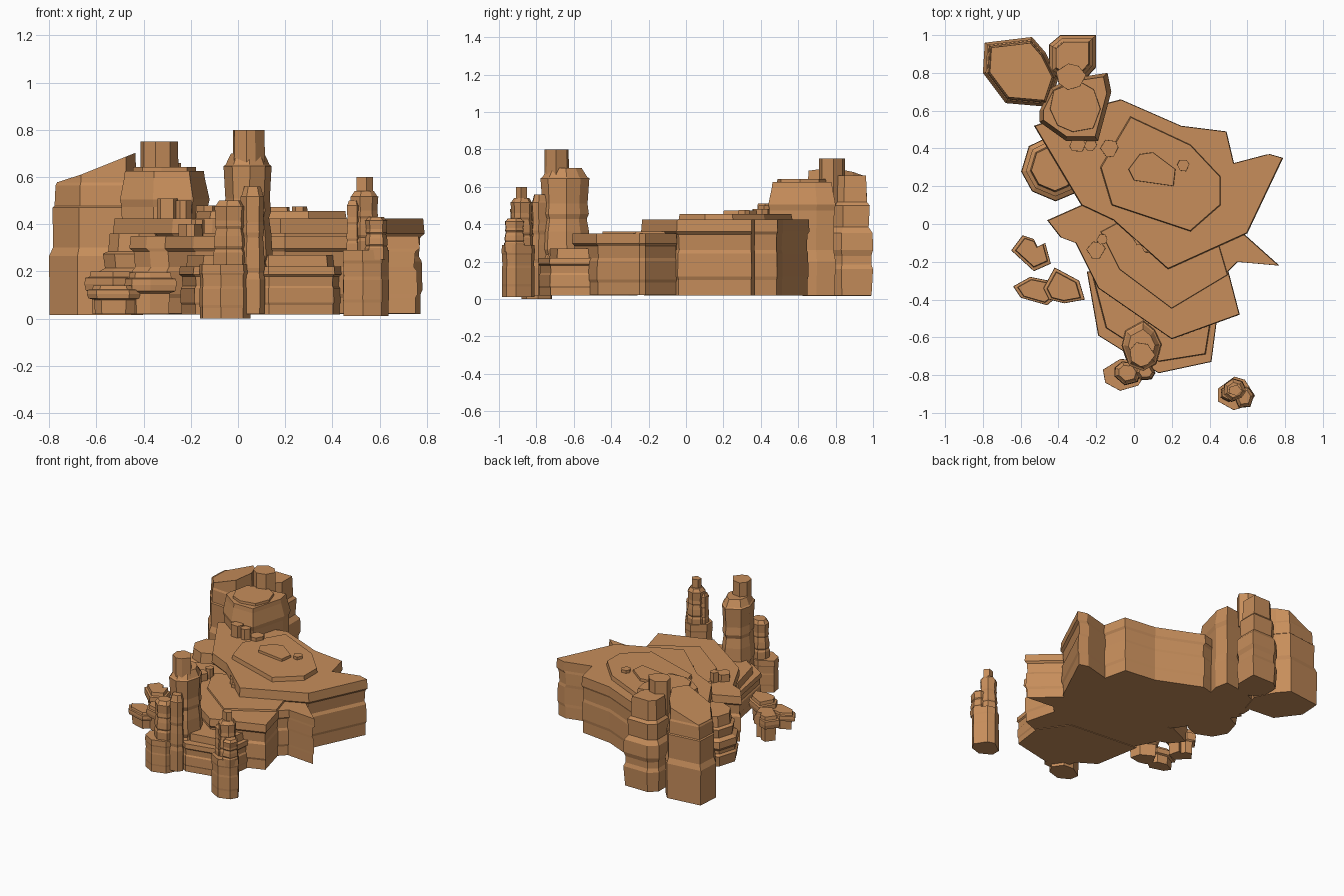
import bpy
import bmesh
import math
import random

cube = bpy.data.objects.get("Cube")
if cube:
    bpy.data.objects.remove(cube, do_unlink=True)

random.seed(4)

# One sandstone colour for every rock
sandstone = bpy.data.materials.new("sandstone")
sandstone.use_nodes = True
SAND = (.57, .27, .105, 1)
sandstone.diffuse_color = SAND
sandstone.node_tree.nodes["Principled BSDF"].inputs["Base Color"].default_value = SAND

# Layer profiles: (fraction of height, scale of the outline)
SLAB = [(0, 1), (1, .98)]
PLATEAU = [(0, .97), (.2, .97), (.25, .985), (.55, .98), (.6, .96), (.8, .97), (.84, 1), (1, .99)]
BUTTE = [(0, .99), (.4, 1), (.46, .92), (.73, .93), (.74, .89), (.88, .87), (.9, .84), (1, .82)]
LEDGES = [(0, .93), (.22, 1), (.26, .92), (.33, .92), (.38, 1), (.52, .98), (.57, .8),
          (.75, .85), (.78, .72), (1, .68)]
SHAFT = [(0, .98), (.27, 1), (.32, .9), (.36, .98), (.5, .93), (.6, .84), (.64, .92),
         (.72, .87), (.92, .94), (.93, .86), (1, .65)]
MUSHROOM = [(0, .72), (.5, .75), (.55, .95), (.7, 1), (.85, .98), (.87, .82), (1, .78)]


def stack(name, outline, bottom, top, profile=SLAB, tilt=0):
    """Loft an outline through a layer profile; tilt slopes the top along x."""
    cx = sum(x for x, y in outline) / len(outline)
    cy = sum(y for x, y in outline) / len(outline)
    bm = bmesh.new()
    rings = []
    for fraction, scale in profile:
        ring = []
        for x, y in outline:
            dx, dy = (x - cx) * scale, (y - cy) * scale
            z = bottom + (top - bottom) * fraction
            if fraction == 1:
                z += tilt * dx
            ring.append(bm.verts.new((cx + dx, cy + dy, z)))
        rings.append(ring)
    count = len(outline)
    for low, high in zip(rings, rings[1:]):
        for i in range(count):
            j = (i + 1) % count
            bm.faces.new((low[i], low[j], high[j], high[i]))
    bm.faces.new(rings[0])
    bm.faces.new(rings[-1])
    bmesh.ops.recalc_face_normals(bm, faces=bm.faces)
    mesh = bpy.data.meshes.new(name)
    bm.to_mesh(mesh)
    bm.free()
    mesh.materials.append(sandstone)
    obj = bpy.data.objects.new(name, mesh)
    bpy.context.collection.objects.link(obj)
    return obj


def rock(name, centre, radius, bottom, top, profile=SLAB, sides=7):
    """Stack on a slightly irregular oval outline."""
    outline = []
    for i in range(sides):
        angle = math.tau * (i + random.uniform(-.2, .2)) / sides
        reach = random.uniform(.95, 1.07)
        outline.append((centre[0] + radius[0] * reach * math.cos(angle),
                        centre[1] + radius[1] * reach * math.sin(angle)))
    return stack(name, outline, bottom, top, profile)


# Main plateau with its stepped tops
stack("upper_plateau", [
    (-.53, .52), (-.28, .1), (-.11, .02), (.18, -.24), (.6, -.05), (.79, .35),
    (.72, .37), (.53, .32), (.49, .49), (.25, .52), (-.07, .66), (-.3, .6)],
    .02, .425, PLATEAU)
stack("upper_slab", [
    (-.02, .57), (-.18, .3), (-.12, .1), (.3, -.04), (.46, .1), (.46, .25), (.3, .42)],
    .42, .455)
stack("summit_slab", [
    (-.03, .29), (.03, .37), (.1, .38), (.22, .29), (.21, .2), (0, .23)],
    .45, .472)

# Middle plateau
stack("middle_plateau", [
    (-.28, .1), (-.46, .02), (-.39, -.07), (-.31, -.1), (-.19, -.34), (.2, -.61), (.56, -.48),
    (.5, -.25), (.55, -.2), (.77, -.22), (.58, -.05), (.2, 0)],
    .022, .35, PLATEAU)
stack("middle_slab", [
    (-.18, -.04), (-.08, -.24), (.2, -.45), (.5, -.27), (.45, -.1), (-.05, .03)],
    .34, .362)

# Lower front terrace
stack("lower_terrace", [
    (-.25, -.25), (-.19, -.59), (.13, -.79), (.41, -.73), (.44, -.5), (.3, -.3)],
    .018, .22, PLATEAU)
stack("terrace_slab", [
    (-.22, -.28), (-.15, -.55), (.13, -.73), (.38, -.69), (.41, -.5), (.28, -.3)],
    .21, .27)

# Back buttes
stack("tall_butte", [
    (-.79, .96), (-.54, .99), (-.47, .91), (-.4, .77), (-.45, .62), (-.68, .64), (-.8, .8)],
    .015, .64, BUTTE, tilt=.4)
stack("round_butte", [
    (-.5, .6), (-.44, .72), (-.34, .77), (-.14, .8), (-.12, .7), (-.19, .44),
    (-.36, .44), (-.5, .54)],
    .02, .625, [(0, .97), (.3, 1), (.4, .94), (.75, .96), (.8, 1), (.86, .96), (.95, .9), (1, .88)])
rock("round_butte_cap", (-.31, .62), (.14, .14), .61, .642, sides=8)
stack("back_butte", [
    (-.45, .95), (-.39, 1), (-.2, 1), (-.2, .83), (-.3, .72), (-.45, .8)],
    .018, .66, LEDGES)
rock("back_knob", (-.335, .78), (.08, .07), .5, .75)
rock("side_butte", (-.42, .3), (.17, .18), .02, .36, LEDGES, sides=8)

# Loose boulders on the plateau: place, size, bottom, top
BOULDERS = [
    (-.13, .4, .05, .41, .48), (-.3, .42, .045, .41, .51), (-.23, .42, .035, .41, .5),
    (.26, .31, .033, .44, .475), (.03, -.07, .045, .34, .4), (.07, -.13, .025, .34, .385),
    (-.2, -.14, .05, .33, .4), (-.17, -.08, .03, .33, .42)]
for x, y, size, low, high in BOULDERS:
    rock("boulder", (x, y), (size, size), low, high, sides=6)

# Front spires
rock("tall_spire", (.04, -.65), (.105, .135), .02, .7, SHAFT, sides=8)
rock("tall_spire_tip", (.04, -.69), (.07, .065), .66, .8, sides=7)
rock("front_spire_base", (-.06, -.795), (.115, .085), 0, .23, PLATEAU)
rock("front_spire", (-.035, -.79), (.075, .065), .2, .5, SHAFT)
rock("side_spire", (.06, -.78), (.055, .055), .02, .56, SHAFT, sides=6)

# Lone spire cluster
rock("lone_spire_base", (.54, -.9), (.1, .09), .012, .29, PLATEAU)
rock("lone_spire_back", (.53, -.88), (.065, .06), .25, .54, SHAFT)
rock("lone_spire_tip", (.535, -.88), (.037, .03), .48, .6, sides=5)
rock("lone_spire_shoulder", (.585, -.92), (.05, .06), .25, .43, SHAFT, sides=6)
rock("lone_spire_ledge", (.49, -.9), (.035, .05), .25, .5, SHAFT, sides=5)

# Low mushroom rocks on the right side
stack("notched_rock", [
    (-.65, -.14), (-.59, -.06), (-.53, -.08), (-.51, -.12), (-.47, -.1), (-.44, -.21), (-.53, -.25)],
    .02, .2, MUSHROOM)
stack("wide_rock", [
    (-.64, -.33), (-.55, -.28), (-.45, -.3), (-.4, -.38), (-.46, -.43), (-.6, -.39)],
    .02, .14, MUSHROOM)
stack("tall_low_rock", [
    (-.48, -.34), (-.42, -.23), (-.29, -.3), (-.26, -.4), (-.37, -.42), (-.45, -.4)],
    .02, .195, MUSHROOM)
